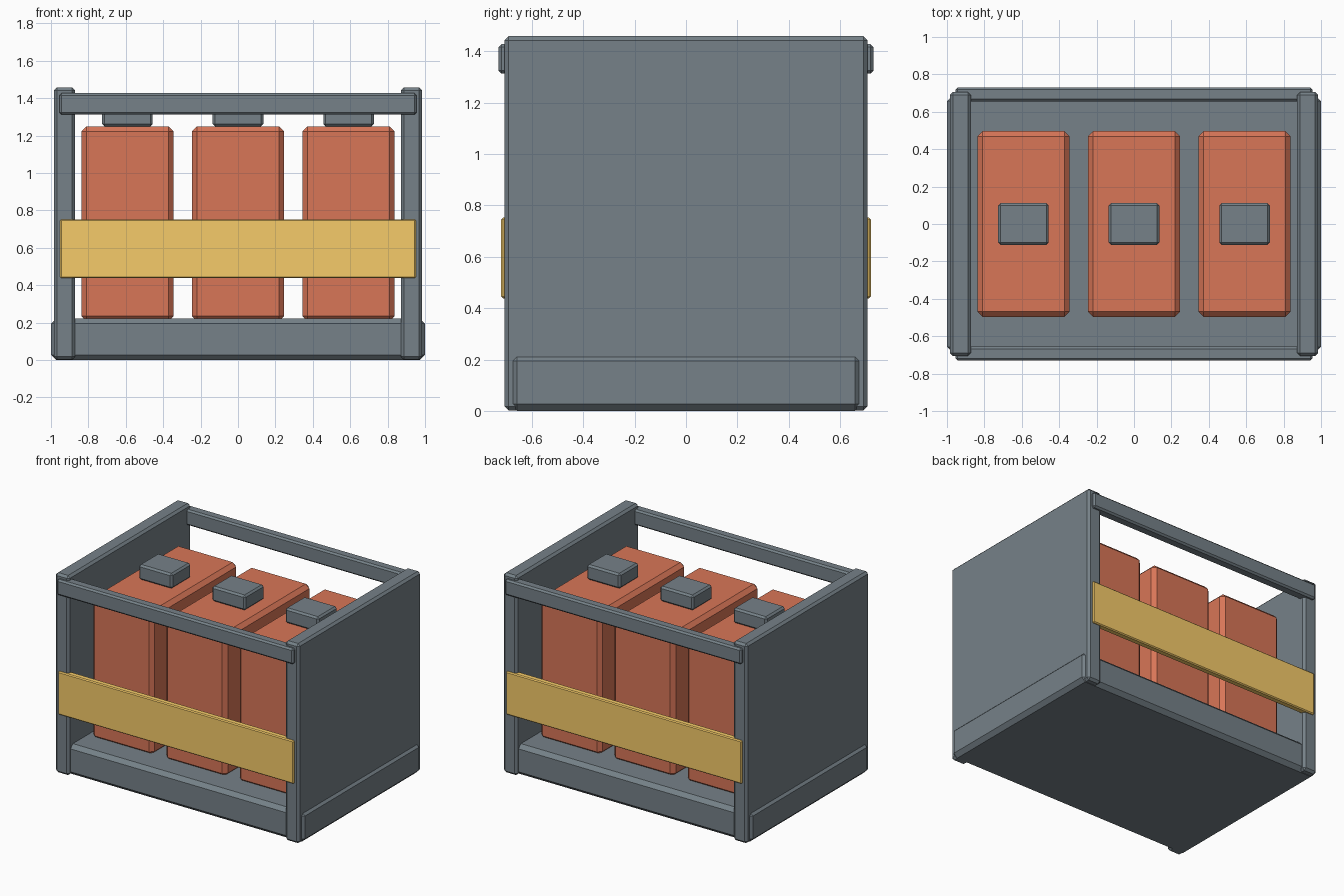
import bpy
import bmesh

if "Cube" in bpy.data.objects:
    bpy.data.objects.remove(bpy.data.objects["Cube"])


def material(name, color):
    mat = bpy.data.materials.new(name)
    mat.diffuse_color = color
    mat.use_nodes = True
    mat.node_tree.nodes["Principled BSDF"].inputs["Base Color"].default_value = mat.diffuse_color
    return mat


slate = material("frame_slate", (0.18, 0.22, 0.247, 1))
orange = material("cell_orange", (0.69, 0.18, 0.096, 1))
yellow = material("strap_yellow", (0.92, 0.60, 0.142, 1))


def box(name, lo, hi, bevel, mat=slate):
    """Flat-shaded box between two corners with chamfered edges."""
    size = [h - l for l, h in zip(lo, hi)]
    mid = [(h + l) / 2 for l, h in zip(lo, hi)]
    mesh = bpy.data.meshes.new(name)
    bm = bmesh.new()
    bmesh.ops.create_cube(bm, size=1)
    bmesh.ops.scale(bm, vec=size, verts=bm.verts)
    bmesh.ops.bevel(bm, geom=bm.edges[:], offset=bevel, segments=1,
                    affect='EDGES', clamp_overlap=True)
    bm.to_mesh(mesh)
    bm.free()
    mesh.materials.append(mat)
    obj = bpy.data.objects.new(name, mesh)
    obj.location = mid
    bpy.context.collection.objects.link(obj)
    return obj


# Base tray
box("base_tray", (-1.0, -0.685, 0.0), (1.0, 0.685, 0.223), 0.028)

# Side panels
for side, x in (("left", -0.928), ("right", 0.928)):
    box(side + "_panel", (x - 0.056, -0.706, 0.002), (x + 0.056, 0.706, 1.458), 0.016)

# Top rails and coloured straps, front and back
for side, s in (("front", -1), ("back", 1)):
    y0, y1 = sorted((s * 0.656, s * 0.73))
    box(side + "_top_rail", (-0.955, y0, 1.312), (0.955, y1, 1.427), 0.012)
    y0, y1 = sorted((s * 0.672, s * 0.719))
    box(side + "_strap", (-0.951, y0, 0.438), (0.951, y1, 0.752), 0.007, yellow)

# Three battery cells, each with a terminal block on top
for i, x in enumerate((-0.591, 0.0, 0.591), 1):
    box(f"cell_{i}", (x - 0.247, -0.497, 0.207), (x + 0.247, 0.497, 1.25), 0.028, orange)
    box(f"terminal_{i}", (x - 0.135, -0.112, 1.25), (x + 0.135, 0.112, 1.36), 0.013)
